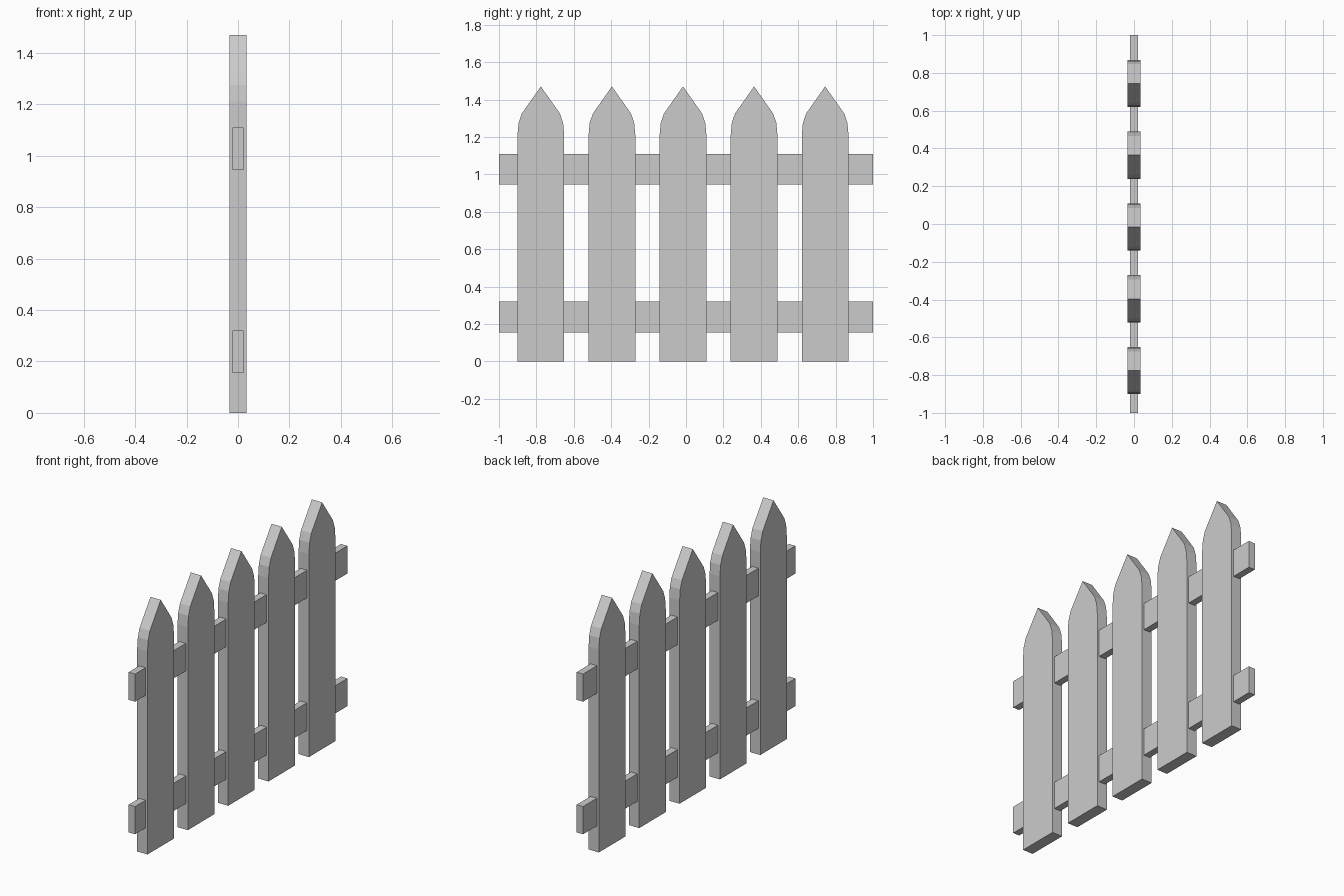
import bpy
import bmesh

if "Cube" in bpy.data.objects:
    bpy.data.objects.remove(bpy.data.objects["Cube"])

PICKET_HALF_THICK = 0.034
RAIL_HALF_THICK = 0.021


def prism(name, outline, half_thick, y=0.0):
    """Extrude a (y, z) outline along x, centred on x = 0."""
    bm = bmesh.new()
    face = bm.faces.new([bm.verts.new((-half_thick, a, b)) for a, b in outline])
    ext = bmesh.ops.extrude_face_region(bm, geom=[face])
    moved = [v for v in ext["geom"] if isinstance(v, bmesh.types.BMVert)]
    bmesh.ops.translate(bm, verts=moved, vec=(2 * half_thick, 0, 0))
    bmesh.ops.recalc_face_normals(bm, faces=bm.faces)
    mesh = bpy.data.meshes.new(name)
    bm.to_mesh(mesh)
    bm.free()
    obj = bpy.data.objects.new(name, mesh)
    obj.location.y = y
    bpy.context.collection.objects.link(obj)
    return obj


# Pickets: mirrored half profile with a softened shoulder and a pointed tip
right = [(0.125, 0.0), (0.125, 1.21), (0.119, 1.275), (0.102, 1.325)]
left = [(-a, b) for a, b in reversed(right)]
picket_outline = right + [(0.0, 1.47)] + left
for i in range(5):
    prism(f"picket_{i + 1}", picket_outline, PICKET_HALF_THICK, -0.776 + 0.38 * i)

# Rails: two horizontal boards running through the pickets
for name, z0, z1 in (("lower_rail", 0.155, 0.32), ("upper_rail", 0.945, 1.11)):
    prism(name, [(-1, z0), (1, z0), (1, z1), (-1, z1)], RAIL_HALF_THICK)
